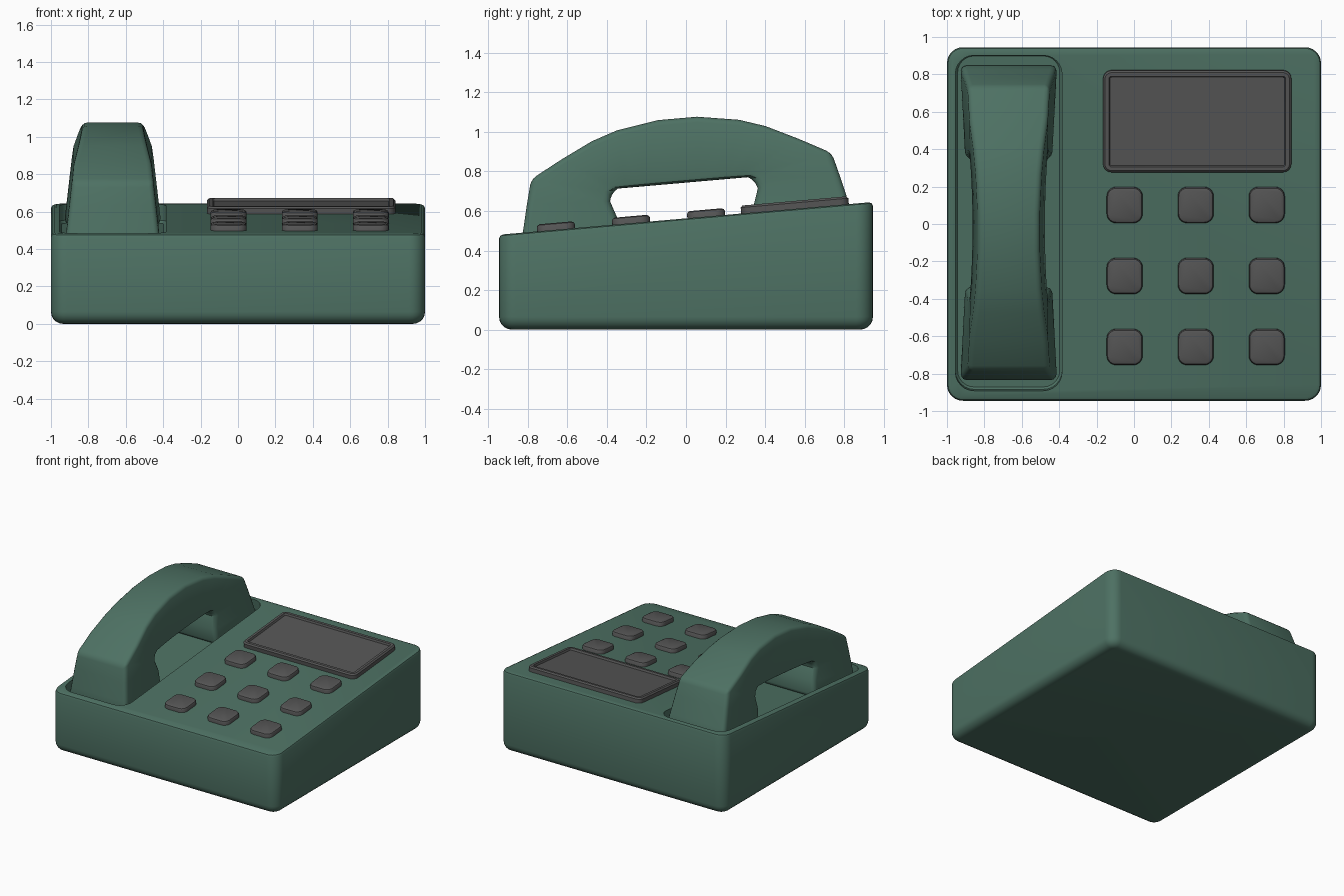
import bpy, bmesh, math

if "Cube" in bpy.data.objects:
    bpy.data.objects.remove(bpy.data.objects["Cube"])

A = math.radians(5)          # slope of the top panel
Z0 = 0.5625                  # panel height at y = 0


def material(name, rgb):
    m = bpy.data.materials.new(name)
    m.diffuse_color = (*rgb, 1)
    m.use_nodes = True
    m.node_tree.nodes["Principled BSDF"].inputs["Base Color"].default_value = m.diffuse_color
    return m


GREEN = material("muted green", (0.075, 0.165, 0.125))
GREY = material("dark grey", (0.092, 0.092, 0.092))


def panel(x, u, h):
    """Panel coordinates (u up the slope, h off it) to world."""
    return (x, u * math.cos(A) - h * math.sin(A), Z0 + u * math.sin(A) + h * math.cos(A))


def finish(name, bm, mat):
    bmesh.ops.recalc_face_normals(bm, faces=bm.faces)
    me = bpy.data.meshes.new(name)
    bm.to_mesh(me)
    bm.free()
    ob = bpy.data.objects.new(name, me)
    bpy.context.collection.objects.link(ob)
    me.materials.append(mat)
    return ob


def activate(ob):
    bpy.ops.object.select_all(action='DESELECT')
    ob.select_set(True)
    bpy.context.view_layer.objects.active = ob


def smooth(ob):
    activate(ob)
    bpy.ops.object.shade_smooth_by_angle(angle=math.radians(32))


def rounded_stack(name, cx, cy, hx, hy, r, layers, mat, place=panel, seg=6):
    """Rounded rectangles (inset, height) joined into a closed solid."""
    bm = bmesh.new()
    rings = []
    for inset, h in layers:
        rr = max(r - inset, 0.006)
        ring = []
        for k, (sx, sy) in enumerate([(1, 1), (-1, 1), (-1, -1), (1, -1)]):
            for i in range(seg + 1):
                a = (k + i / seg) * math.pi / 2
                x = cx + sx * (hx - inset - rr) + rr * math.cos(a)
                y = cy + sy * (hy - inset - rr) + rr * math.sin(a)
                ring.append(bm.verts.new(place(x, y, h)))
        rings.append(ring)
    n = len(rings[0])
    for a, b in zip(rings, rings[1:]):
        for i in range(n):
            j = (i + 1) % n
            bm.faces.new((a[i], a[j], b[j], b[i]))
    bm.faces.new(rings[0][::-1])
    bm.faces.new(rings[-1])
    return finish(name, bm, mat)


# Wedge body: flat rounded bottom, sloped top
def body_place(x, y, h):
    return (x, y, h if h < 0.2 else Z0 + y * math.tan(A) + h - 1)


R = 0.065
arc = [(R - R * math.sin(t), R - R * math.cos(t)) for t in [i * math.pi / 10 for i in range(6)]]
body = rounded_stack("phone_body", 0, 0, 1, 0.945, 0.085,
                     arc + [(0, 0.98), (0.006, 0.994), (0.02, 1.0)], GREEN, body_place)

# Handset cradle cut into the top
cutter = rounded_stack("cradle_cutter", -0.67, 0.005, 0.285, 0.9, 0.1,
                       [(0.012, -0.1), (0.0, -0.085), (0.0, 0.1)], GREEN)
cutter.hide_render = True
cut = body.modifiers.new("cradle", 'BOOLEAN')
cut.operation = 'DIFFERENCE'
cut.solver = 'EXACT'
cut.object = cutter
activate(body)
bpy.ops.object.modifier_apply(modifier=cut.name)
bpy.data.objects.remove(cutter)
smooth(body)

# Handset: arched profile strip, mirrored front to back, pinched in the middle
half = [((0.85, -0.1), (0.345, -0.1)), ((0.828, 0.0), (0.345, 0.03)),
        ((0.795, 0.14), (0.375, 0.12)), ((0.763, 0.265), (0.36, 0.165)),
        ((0.60, 0.352), (0.33, 0.18)), ((0.44, 0.43), (0.28, 0.18)),
        ((0.31, 0.473), (0.22, 0.18)), ((0.1, 0.507), (0.1, 0.18))]
pairs = half + [tuple((-u, h) for u, h in p) for p in reversed(half)]


def half_width(u, h):
    return (0.25 - 0.113 * h) * (1 - 0.15 * max(0, 1 - (u / 0.6) ** 2))


bm = bmesh.new()
sections = []
for outer, inner in pairs:
    sections.append([bm.verts.new(panel(-0.67 + s * half_width(u, h), u, h))
                     for (u, h), s in ((outer, -1), (outer, 1), (inner, 1), (inner, -1))])
for a, b in zip(sections, sections[1:]):
    for i in range(4):
        j = (i + 1) % 4
        bm.faces.new((a[i], a[j], b[j], b[i]))
bm.faces.new(sections[0])
bm.faces.new(sections[-1][::-1])
handset = finish("handset", bm, GREEN)
bev = handset.modifiers.new("soft_edges", 'BEVEL')
bev.width = 0.03
bev.segments = 3
bev.limit_method = 'ANGLE'
bev.angle_limit = math.radians(40)
activate(handset)
bpy.ops.object.modifier_apply(modifier=bev.name)
smooth(handset)

# Display: raised frame with a recessed screen
smooth(rounded_stack("display", 0.338, 0.553, 0.503, 0.273, 0.045,
                     [(0, -0.02), (0, 0.03), (0.01, 0.04), (0.03, 0.04), (0.036, 0.025)], GREY))

# Keypad: 3 x 3 rounded keys
for row in range(3):
    for col in range(3):
        smooth(rounded_stack(f"key_{row + 1}_{col + 1}", -0.05 + 0.38 * col,
                             0.103 - 0.381 * row, 0.096, 0.096, 0.05,
                             [(0, -0.02), (0, 0.022), (0.005, 0.03), (0.016, 0.035)], GREY))
